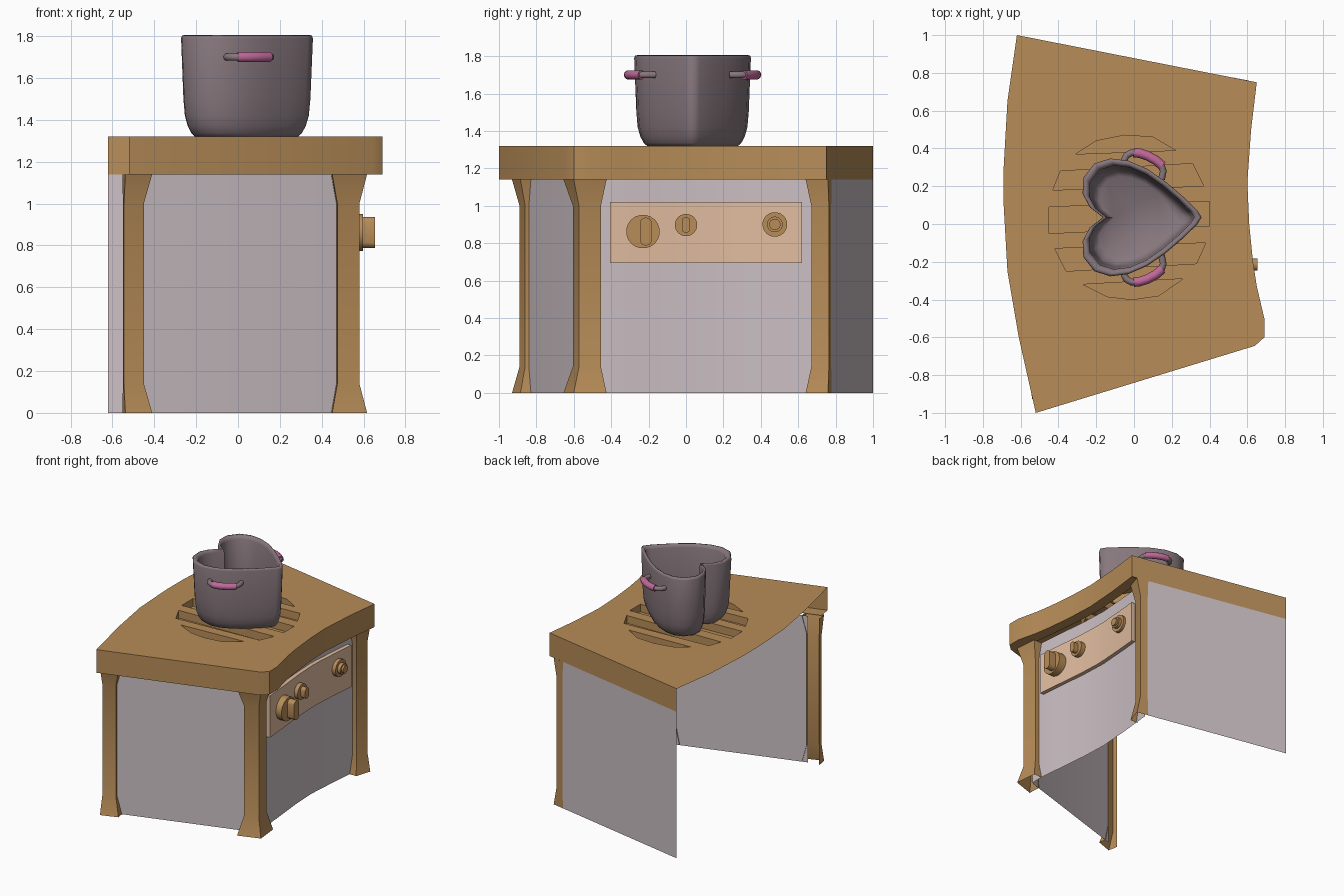
import bpy, bmesh, math

cube = bpy.data.objects.get("Cube")
if cube:
    bpy.data.objects.remove(cube, do_unlink=True)


def material(name, rgb):
    m = bpy.data.materials.new(name)
    m.use_nodes = True
    m.diffuse_color = (*rgb, 1)
    m.node_tree.nodes["Principled BSDF"].inputs["Base Color"].default_value = (*rgb, 1)
    return m


WOOD = material("warm wood", (0.475, 0.265, 0.098))
GREY = material("pale grey", (0.60, 0.525, 0.555))
PEACH = material("light peach", (0.76, 0.51, 0.355))
METAL = material("mauve metal", (0.24, 0.185, 0.205))
PINK = material("pink grip", (0.53, 0.14, 0.32))


def finish(name, mesh, mat, angle=32):
    mesh.materials.clear()
    mesh.materials.append(mat)
    mesh.shade_smooth()
    mesh.set_sharp_from_angle(angle=math.radians(angle))
    ob = bpy.data.objects.new(name, mesh)
    bpy.context.collection.objects.link(ob)


def add_loft(bm, rings, closed=True, start=False, end=False):
    loops = [[bm.verts.new(p) for p in r] for r in rings]
    n = len(loops[0])
    for a, b in zip(loops, loops[1:]):
        for i in range(n if closed else n - 1):
            j = (i + 1) % n
            bm.faces.new((a[i], a[j], b[j], b[i]))
    if start:
        bm.faces.new(loops[0][::-1])
    if end:
        bm.faces.new(loops[-1])
    return loops


def loft(name, rings, mat, angle=32, **kw):
    bm = bmesh.new()
    add_loft(bm, rings, **kw)
    mesh = bpy.data.meshes.new(name)
    bm.to_mesh(mesh)
    bm.free()
    finish(name, mesh, mat, angle)


def at(path, z):
    return [(x, y, z) for x, y in path]


# Plan outlines: front and right edge of the top, bulging left edge, inset wall line
TOP, UNDER = 1.32, 1.14
edge = [(-.52, -1), (.64, -.645), (.69, -.6), (.69, -.5), (.65, -.33), (.63, -.2),
        (.61, 0), (.6, .22), (.62, .5), (.65, .75)]
left_edge = [(-.62, 1), (-.67, .65), (-.69, .3), (-.69, .1), (-.67, -.25), (-.61, -.6)]
wall = [(-.46, -.842), (.51, -.54), (.53, -.53), (.532, -.45), (.522, -.33), (.51, -.2),
        (.49, 0), (.48, .22), (.5, .5), (.525, .75)]

# Slots in the hob, each listed clockwise
slots = [
    [(-.31, .37), (-.2, .44), (-.05, .47), (.1, .46), (.22, .39)],
    [(-.43, .18), (-.39, .28), (.31, .32), (.37, .2)],
    [(-.45, -.05), (-.45, .09), (.4, .12), (.4, -.01)],
    [(-.36, -.25), (-.42, -.13), (.38, -.1), (.33, -.21)],
    [(-.01, -.4), (-.14, -.385), (-.27, -.32), (.26, -.29), (.13, -.38)],
]

# Worktop: sheet pierced by the slots, sunken slot floors
bm = bmesh.new()
rims = [[bm.verts.new(p) for p in at(edge + left_edge, TOP)]]
for s in slots:
    low, high = add_loft(bm, [at(s, TOP - .06), at(s, TOP)])
    bm.faces.new(low[::-1])
    rims.append(high)
border = []
for r in rims:
    for a, b in zip(r, r[1:] + r[:1]):
        border.append(bm.edges.get((a, b)) or bm.edges.new((a, b)))
made = bmesh.ops.triangle_fill(bm, edges=border, use_beauty=True, normal=(0, 0, 1))
for f in made["geom"]:
    if isinstance(f, bmesh.types.BMFace):
        f.normal_update()
        if f.normal.z < 0:
            f.normal_flip()
mesh = bpy.data.meshes.new("worktop")
bm.to_mesh(mesh)
bm.free()
finish("worktop", mesh, WOOD)

# Worktop border and the lip under its overhang, stopping short of the walls
border_path = edge + left_edge[:1]
loft("worktop_border", [at(border_path, UNDER), at(border_path, TOP)], WOOD, closed=False)
lip = [(ex + (wx - ex) * .7, ey + (wy - ey) * .7)
       for (ex, ey), (wx, wy) in zip(edge, [(-.54, -.86)] + wall[1:])]
loft("worktop_overhang", [at(lip, UNDER), at(edge, UNDER)], WOOD, closed=False)

# Thin walls, the left side stays open
loft("front_and_right_wall", [at(wall, 0), at(wall, UNDER)], GREY, closed=False)
back = [(.52, .7756), (-.62, 1)]
loft("back_wall", [at(back, 0), at(back, UNDER)], GREY, closed=False)

# Legs: hollow posts, slim in the middle, flared at both ends
legs = {
    "front_left_leg": ([(-.55, -.85), (-.545, -.89), (-.45, -.86), (-.455, -.835)],
                       [(-.552, -.85), (-.538, -.93), (-.41, -.885), (-.42, -.825)]),
    "front_right_leg": (
        [(.47, -.545), (.475, -.605), (.58, -.572), (.565, -.455), (.528, -.455)],
        [(.445, -.555), (.45, -.655), (.617, -.6), (.6, -.425), (.528, -.425)]),
    "back_right_leg": ([(.505, .67), (.55, .67), (.58, .764), (.52, .7765)],
                       [(.505, .64), (.57, .64), (.608, .759), (.515, .7775)]),
}
for name, (slim, flare) in legs.items():
    loft(name, [at(flare, 0), at(slim, .14), at(slim, 1), at(flare, UNDER)],
         WOOD, closed=False)


def wall_x(y):
    for (x0, y0), (x1, y1) in zip(wall[3:], wall[4:]):
        if y <= y1:
            return x0 + (x1 - x0) * (y - y0) / (y1 - y0)


# Curved control panel
PANEL = .03
ys = [-.405 + 1.025 * i / 12 for i in range(13)]
outer = [(wall_x(y) + PANEL, y) for y in ys]
inner = [(wall_x(y) - .005, y) for y in reversed(ys)]
loft("control_panel", [at(outer + inner, .695), at(outer + inner, 1.02)], PEACH,
     start=True, end=True)


# Knobs: stacked discs or rounded bars given as half width, half height, depth
def pill(x, y, z, ry, rz, n=20):
    ring = []
    for i in range(n):
        c, s = math.cos(math.tau * (i + .5) / n), math.sin(math.tau * (i + .5) / n)
        ring.append((x, y + ry * c, z + ry * s + math.copysign(rz - ry, s)))
    return ring


def knob(name, y, z, steps):
    x = wall_x(y) + PANEL - .01
    for k, (dy, ry, rz, depth) in enumerate(steps):
        loft(f"{name}_{k}", [pill(x, y + dy, z, ry, rz), pill(x + depth, y + dy, z, ry, rz)],
             WOOD, start=True, end=True)
        x += depth


knob("large_knob", -.23, .862, [(0, .09, .09, .065), (.015, .032, .075, .057)])
knob("small_knob", 0, .897, [(0, .06, .06, .045), (0, .023, .042, .04)])
knob("round_knob", .475, .9, [(0, .066, .066, .035), (0, .042, .042, .025), (0, .03, .03, .015)])

# Heart-shaped pot with a rolled rim
CX, CY = .03, .035
half = [(.358, 0), (.335, .037), (.26, .11), (.17, .187), (.07, .257), (-.03, .3),
        (-.125, .312), (-.21, .285), (-.268, .21), (-.272, .125), (-.235, .055), (-.165, 0)]
heart = half + [(x, -y) for x, y in half[-2:0:-1]]


def heart_ring(z, s):
    return [(CX + (x - CX) * s, CY + y * s, z) for x, y in heart]


pot_profile = [(1.32, .78), (1.335, .835), (1.37, .895), (1.42, .94), (1.5, .963),
               (1.79, 1), (1.803, .985), (1.805, .95), (1.8, .91), (1.78, .88),
               (1.5, .85), (1.42, .83), (1.38, .79), (1.36, .7)]
loft("pot", [heart_ring(z, s) for z, s in pot_profile], METAL, angle=85,
     start=True, end=True)


# Pot handles: metal hoop with a pink grip, mirrored to both sides
def tube(name, points, radius, mat):
    cu = bpy.data.curves.new(name, "CURVE")
    cu.dimensions = "3D"
    cu.bevel_depth, cu.bevel_resolution, cu.use_fill_caps = radius, 3, True
    sp = cu.splines.new("POLY")
    sp.points.add(len(points) - 1)
    for p, co in zip(sp.points, points):
        p.co = (*co, 1)
    tmp = bpy.data.objects.new(name, cu)
    mesh = bpy.data.meshes.new_from_object(tmp)
    bpy.data.objects.remove(tmp)
    finish(name, mesh, mat, 70)


hoop = [(-.05, .27), (-.052, .305), (-.04, .328), (-.015, .342), (.015, .344), (.06, .332),
        (.11, .307), (.145, .277), (.155, .245), (.145, .2)]
grip = [(-.002, .343), (.03, .34), (.07, .327), (.115, .303), (.15, .273)]
for side, sign in (("back", 1), ("front", -1)):
    for part, path, r, mat in (("hoop", hoop, .018, METAL), ("grip", grip, .025, PINK)):
        tube(f"{side}_handle_{part}", [(x, CY + sign * y, 1.7) for x, y in path], r, mat)
